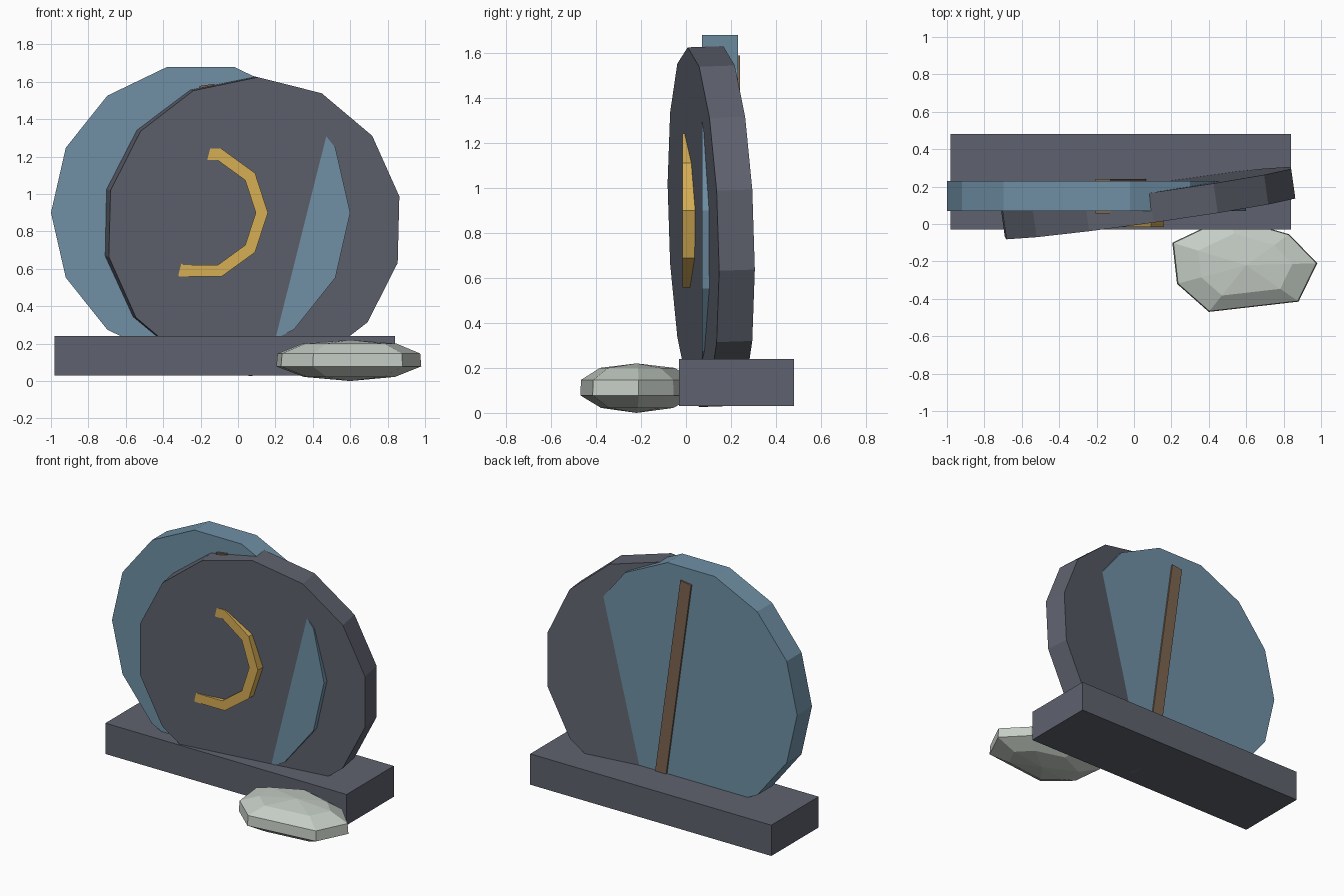
import bpy, bmesh
from math import sin, cos, pi, radians
from mathutils import Matrix, Vector

if "Cube" in bpy.data.objects:
    bpy.data.objects.remove(bpy.data.objects["Cube"])


def material(name, rgb):
    m = bpy.data.materials.new(name)
    m.diffuse_color = (*rgb, 1)
    m.use_nodes = True
    m.node_tree.nodes["Principled BSDF"].inputs["Base Color"].default_value = m.diffuse_color
    return m


SLATE = material("slate", (0.114, 0.122, 0.156))
BLUE = material("blue", (0.16, 0.28, 0.38))
GOLD = material("gold", (0.67, 0.42, 0.09))
BROWN = material("brown", (0.20, 0.13, 0.08))
STONE = material("pale_stone", (0.56, 0.61, 0.56))


def finish(name, bm, mat, matrix=Matrix()):
    bmesh.ops.recalc_face_normals(bm, faces=bm.faces)
    me = bpy.data.meshes.new(name)
    bm.to_mesh(me)
    bm.free()
    me.materials.append(mat)
    ob = bpy.data.objects.new(name, me)
    ob.matrix_world = matrix
    bpy.context.collection.objects.link(ob)
    return ob


def box(name, centre, size, mat, tilt=0):
    bm = bmesh.new()
    bmesh.ops.create_cube(bm, size=1, matrix=Matrix.Diagonal((*size, 1)))
    return finish(name, bm, mat,
                  Matrix.Translation(centre) @ Matrix.Rotation(tilt, 4, 'Y'))


def loop(bm, n, r, y, phase=0):
    angles = [phase + 2 * pi * i / n for i in range(n)]
    return [bm.verts.new((r * cos(a), y, r * sin(a))) for a in angles]


def bridge(bm, a, b):
    n = len(a)
    for i in range(n):
        j = (i + 1) % n
        bm.faces.new((a[i], a[j], b[j], b[i]))


def disc(name, centre, radius, depth, mat, phase=0, rot=Matrix()):
    bm = bmesh.new()
    front = loop(bm, 14, radius, -depth / 2, phase)
    back = loop(bm, 14, radius, depth / 2, phase)
    bm.faces.new(front)
    bm.faces.new(back)
    bridge(bm, front, back)
    return finish(name, bm, mat, Matrix.Translation(centre) @ rot)


# Plinth
box("base_block", (-0.07, 0.225, 0.135), (1.82, 0.51, 0.21), SLATE)

# Upright blue disc and the dark disc leaning through it
disc("blue_disc", (-0.2, 0.15, 0.9), 0.8, 0.16, BLUE)
lean = Matrix.Rotation(radians(8), 4, 'Z') @ Matrix.Rotation(radians(2), 4, 'X')
disc("dark_disc", (0.075, 0.112, 0.828), 0.8, 0.16, SLATE, radians(11.7), lean)

# Gold ring, half sunk into the dark disc
bm = bmesh.new()
rings = [loop(bm, 10, r, y) for r, y in
         ((0.36, -0.015), (0.36, 0.08), (0.295, 0.08), (0.295, -0.015))]
for i in range(4):
    bridge(bm, rings[i], rings[(i + 1) % 4])
finish("gold_ring", bm, GOLD, Matrix.Translation((-0.2, 0, 0.9)))

# Tilted bar through the blue disc
box("brown_bar", (-0.07, 0.148, 0.9), (0.082, 0.186, 1.38), BROWN, radians(-8))

# Flattened stone: seven-sided outline scaled at each level
outline = [(0.98, -0.21), (0.83, -0.055), (0.50, 0.04), (0.205, -0.10),
           (0.23, -0.32), (0.40, -0.47), (0.88, -0.415)]
middle = Vector((0.6, -0.22))
bm = bmesh.new()
levels = []
for z, s in ((0.022, 0.63), (0.078, 1.0), (0.147, 0.985), (0.2, 0.65)):
    pts = [middle + (Vector(p) - middle) * s for p in outline]
    levels.append([bm.verts.new((p.x, p.y, z)) for p in pts])
for a, b in zip(levels, levels[1:]):
    bridge(bm, a, b)
for ring, z in ((levels[0], 0.0), (levels[-1], 0.22)):
    tip = bm.verts.new((middle.x, middle.y, z))
    for i in range(7):
        bm.faces.new((ring[i], ring[(i + 1) % 7], tip))
finish("stone", bm, STONE)
